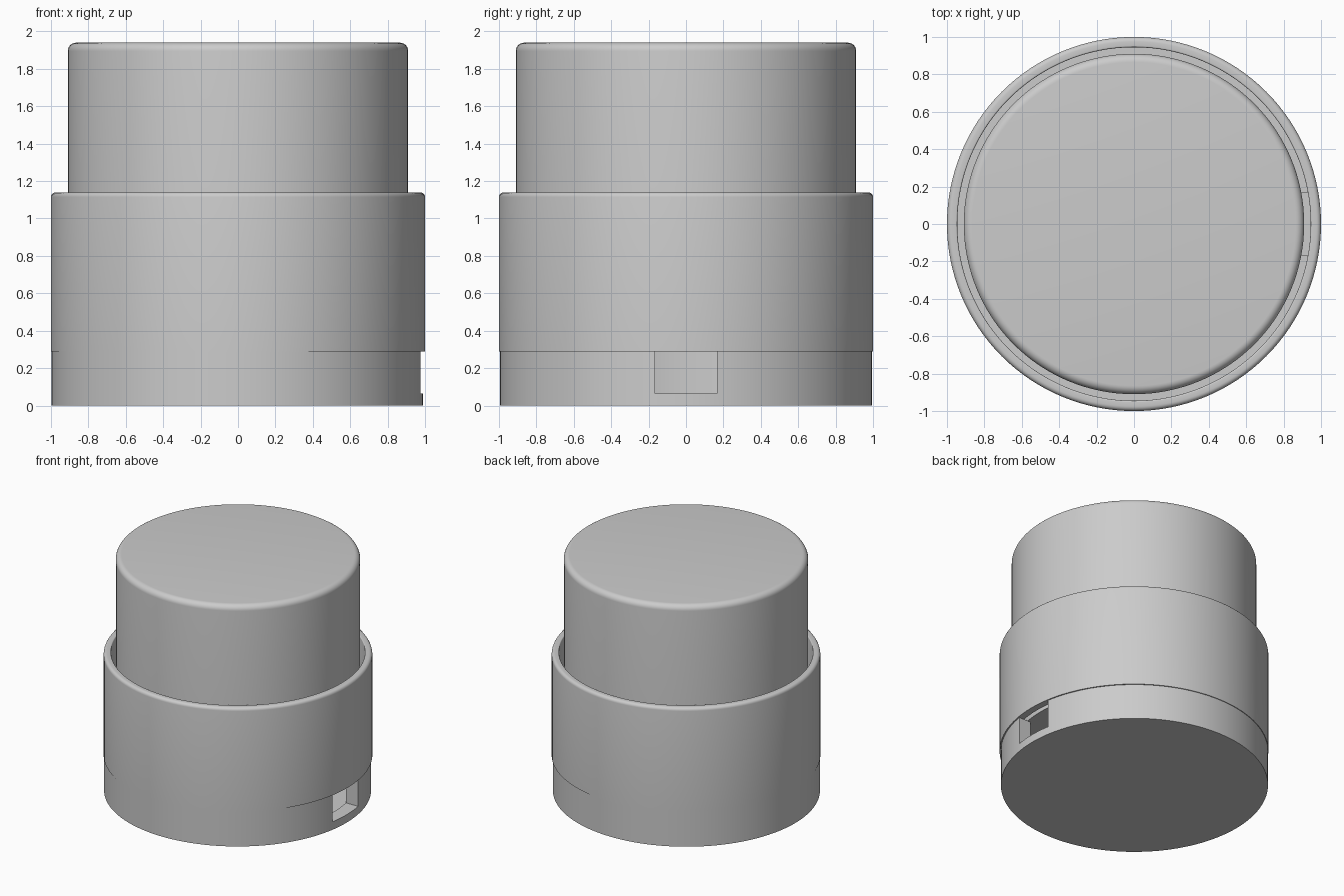
import bpy, bmesh, math

if "Cube" in bpy.data.objects:
    bpy.data.objects.remove(bpy.data.objects["Cube"])

SIDES = 128

grey = bpy.data.materials.new("plain_grey")
grey.diffuse_color = (0.6, 0.6, 0.6, 1)
grey.use_nodes = True
grey.node_tree.nodes["Principled BSDF"].inputs["Base Color"].default_value = grey.diffuse_color


def fillet(r, z, rad, inward=True, steps=5):
    """Rounded corner points for a top edge at radius r, height z."""
    s = 1 if inward else -1
    pts = []
    for i in range(steps + 1):
        a = math.pi / 2 * i / steps
        pts.append((r - s * rad * (1 - math.cos(a)), z - rad * (1 - math.sin(a))))
    return pts


def lathe(name, profile, closed=False, cx=0.0):
    """Revolve (radius, height) points around z; open profiles get end caps."""
    bm = bmesh.new()
    rings = []
    for r, z in profile:
        rings.append([bm.verts.new((cx + r * math.cos(2 * math.pi * i / SIDES),
                                    r * math.sin(2 * math.pi * i / SIDES), z))
                      for i in range(SIDES)])
    pairs = list(zip(rings, rings[1:]))
    if closed:
        pairs.append((rings[-1], rings[0]))
    else:
        bm.faces.new(rings[0])
        bm.faces.new(rings[-1])
    for a, b in pairs:
        for i in range(SIDES):
            j = (i + 1) % SIDES
            bm.faces.new((a[i], a[j], b[j], b[i]))
    bmesh.ops.recalc_face_normals(bm, faces=bm.faces)
    me = bpy.data.meshes.new(name)
    bm.to_mesh(me)
    bm.free()
    ob = bpy.data.objects.new(name, me)
    bpy.context.collection.objects.link(ob)
    me.materials.append(grey)
    return ob


# base cup: flat bottom, thick wall, inner floor
base = lathe("base_cup", [(0.994, 0), (0.994, 0.292), (0.885, 0.292), (0.885, 0.06)],
             cx=-0.004)

# outer sleeve: thin tube with rounded rim
sleeve = lathe("outer_sleeve",
               [(0.945, 0.29), (1.0, 0.29)] + fillet(1.0, 1.14, 0.025)
               + fillet(0.945, 1.14, 0.008, inward=False)[::-1], closed=True)

# inner plunger with rounded top edge
plunger = lathe("inner_plunger", [(0.91, 0.29)] + fillet(0.91, 1.94, 0.045, steps=7))

# side port cut through the base wall
bpy.ops.mesh.primitive_cube_add(size=1, location=(0.95, 0, 0.215))
cutter = bpy.context.object
cutter.name = "port_cutter"
cutter.scale = (0.3, 0.33, 0.30)
cutter.hide_render = True
mod = base.modifiers.new("port", 'BOOLEAN')
mod.object = cutter
mod.operation = 'DIFFERENCE'
mod.solver = 'EXACT'
bpy.context.view_layer.objects.active = base
bpy.ops.object.modifier_apply(modifier=mod.name)
bpy.data.objects.remove(cutter)

# smooth shading with sharp edges kept
bpy.ops.object.select_all(action='DESELECT')
for ob in (base, sleeve, plunger):
    ob.select_set(True)
bpy.context.view_layer.objects.active = base
bpy.ops.object.shade_smooth_by_angle(angle=math.radians(30))
